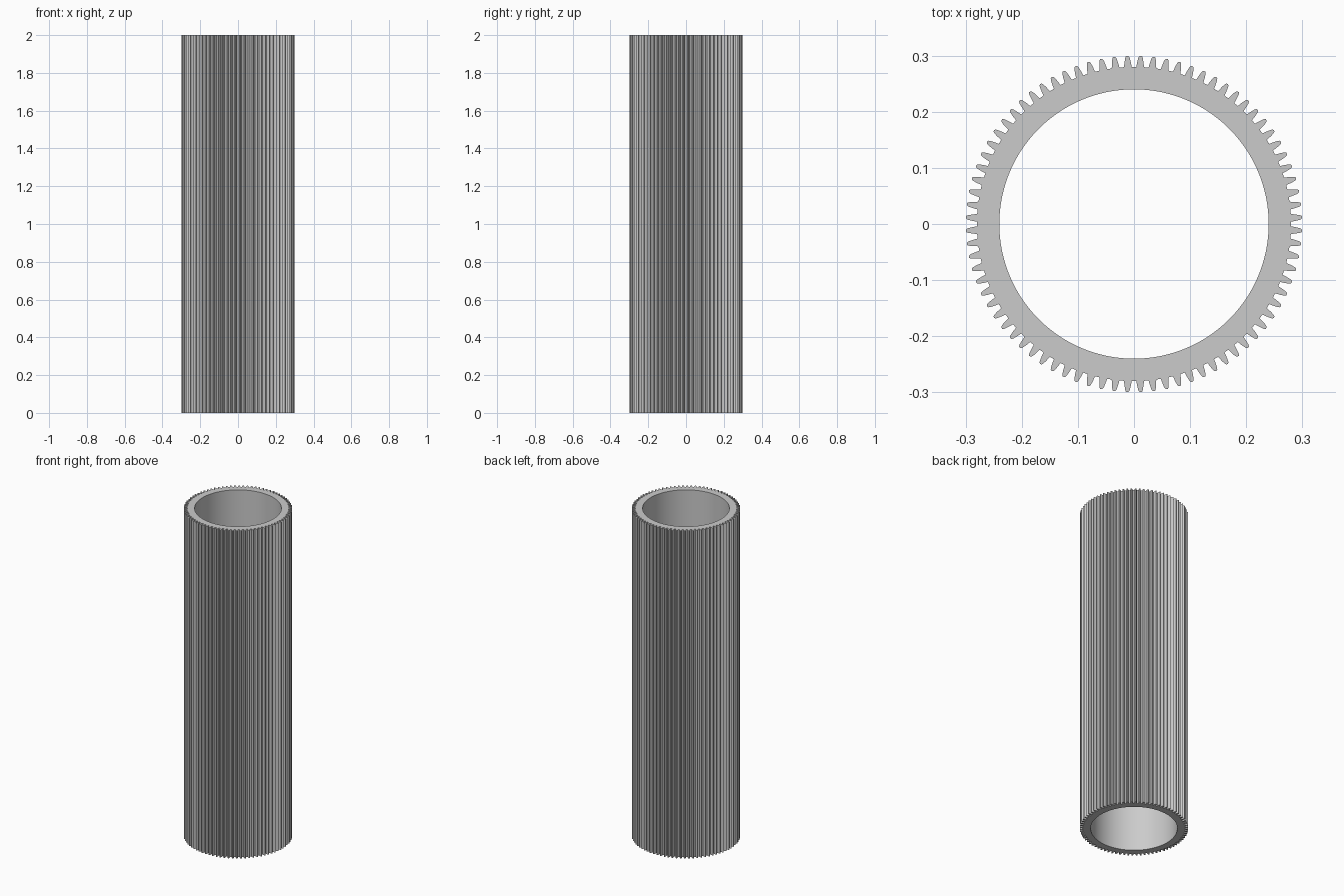
import bpy
import bmesh
from math import pi, radians
from mathutils import Matrix, Vector

if "Cube" in bpy.data.objects:
    bpy.data.objects.remove(bpy.data.objects["Cube"], do_unlink=True)

TEETH = 80
LENGTH = 2.0
BORE, ROOT = 0.24, 0.28
STEP = 2 * pi / TEETH

# One flank of a tooth: (radius, half width), from root to rounded tip
FLANK = [(ROOT, 0.0068), (0.284, 0.0063), (0.288, 0.0057), (0.292, 0.0049),
         (0.296, 0.0040), (0.2985, 0.0030), (0.3, 0.0014)]


def polar(radius, angle):
    return Matrix.Rotation(angle, 3, 'Z') @ Vector((radius, 0, 0))


def tooth_section():
    """Closed outline of one sector: tooth outside, bore arc inside."""
    right = [Vector((r, -w, 0)) for r, w in FLANK]
    left = [Vector((r, w, 0)) for r, w in reversed(FLANK)]
    outer = [polar(ROOT, -STEP / 2)] + right + left + [polar(ROOT, STEP / 2)]
    inner = [polar(BORE, STEP / 2), polar(BORE, 0), polar(BORE, -STEP / 2)]
    return outer + inner, len(outer)


outline, outer_count = tooth_section()
radial_edges = (outer_count - 1, len(outline) - 1)

bm = bmesh.new()
for i in range(TEETH):
    turn = Matrix.Rotation((i + 0.5) * STEP, 3, 'Z')
    bottom = [bm.verts.new(turn @ p) for p in outline]
    top = [bm.verts.new(turn @ p + Vector((0, 0, LENGTH))) for p in outline]
    # End caps
    bm.faces.new(top)
    bm.faces.new(bottom[::-1])
    # Tooth and bore walls, leaving the joints between sectors open
    for j in range(len(outline)):
        if j not in radial_edges:
            k = (j + 1) % len(outline)
            bm.faces.new((bottom[j], bottom[k], top[k], top[j]))

# Weld the sectors into one tube
bmesh.ops.remove_doubles(bm, verts=bm.verts, dist=0.0001)
bmesh.ops.recalc_face_normals(bm, faces=bm.faces)

mesh = bpy.data.meshes.new("toothed_tube")
bm.to_mesh(mesh)
bm.free()
tube = bpy.data.objects.new("toothed_tube", mesh)
bpy.context.collection.objects.link(tube)

bpy.ops.object.select_all(action='DESELECT')
tube.select_set(True)
bpy.context.view_layer.objects.active = tube
bpy.ops.object.shade_smooth_by_angle(angle=radians(30))
